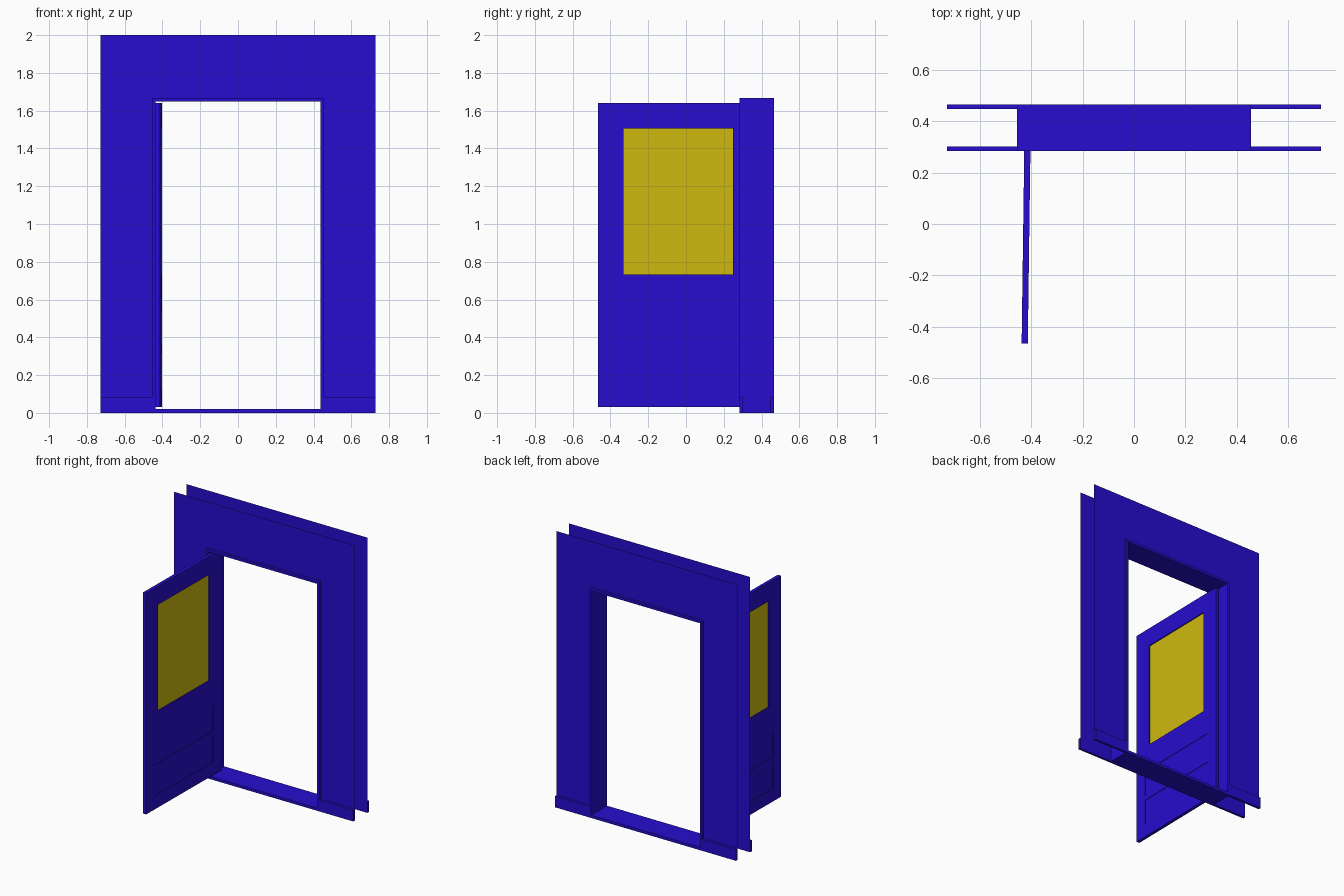
import bpy, bmesh
from mathutils import Matrix

if "Cube" in bpy.data.objects:
    bpy.data.objects.remove(bpy.data.objects["Cube"])


def material(name, color):
    m = bpy.data.materials.new(name)
    m.diffuse_color = color
    m.use_nodes = True
    m.node_tree.nodes["Principled BSDF"].inputs["Base Color"].default_value = m.diffuse_color
    return m


BLUE = material("blue_paint", (0.02, 0.004, 0.62, 1))
YELLOW = material("yellow_glass", (0.62, 0.49, 0.005, 1))


def board(name, rect, y, depth=0, holes=(), mat=BLUE, matrix=None):
    """Upright board in XZ: rect and holes are (x0, x1, z0, z1); depth 0 is a bare sheet."""
    rects = [rect, *holes]
    xs = sorted({v for r in rects for v in r[:2]})
    zs = sorted({v for r in rects for v in r[2:]})
    bm = bmesh.new()
    grid = {(x, z): bm.verts.new((x, y, z)) for x in xs for z in zs}
    for x0, x1 in zip(xs, xs[1:]):
        for z0, z1 in zip(zs, zs[1:]):
            cx, cz = (x0 + x1) / 2, (z0 + z1) / 2
            if not any(h[0] < cx < h[1] and h[2] < cz < h[3] for h in holes):
                bm.faces.new([grid[p] for p in ((x0, z0), (x1, z0), (x1, z1), (x0, z1))])
    bmesh.ops.delete(bm, geom=[v for v in bm.verts if not v.link_faces], context='VERTS')
    if depth:
        ext = bmesh.ops.extrude_face_region(bm, geom=bm.faces[:], use_keep_orig=True)
        moved = [g for g in ext["geom"] if isinstance(g, bmesh.types.BMVert)]
        bmesh.ops.translate(bm, verts=moved, vec=(0, depth, 0))
        bmesh.ops.recalc_face_normals(bm, faces=bm.faces[:])
    me = bpy.data.meshes.new(name)
    bm.to_mesh(me)
    bm.free()
    me.materials.append(mat)
    ob = bpy.data.objects.new(name, me)
    bpy.context.collection.objects.link(ob)
    if matrix:
        ob.matrix_world = matrix
    return ob


W, OPEN, HEAD = 0.7275, 0.455, 1.667      # half wall width, half opening, opening height
Y0, Y1, TRIM = 0.284, 0.465, 0.018        # frame depth range and trim thickness

# Wall sheets and their baseboards, front and back
for side, wall_y, base_y in (("front", Y0 + TRIM, Y0), ("back", Y1 - TRIM, Y1 - TRIM)):
    wall = board(side + "_wall", (-W, W, 0, 2), wall_y, holes=[(-OPEN, OPEN, 0, HEAD)])
    if side == "back":
        wall.data.flip_normals()
    for end, x0, x1 in (("left", -W, -OPEN), ("right", OPEN, W)):
        board(f"{side}_{end}_baseboard", (x0, x1, 0, 0.082), base_y, TRIM)

# Door frame with threshold
board("door_frame", (-OPEN, OPEN, 0, HEAD), Y0, Y1 - Y0,
      [(-OPEN + TRIM, OPEN - TRIM, 0.02, HEAD - TRIM)])

# Open door, modelled closed with the hinge at the origin, then swung round
T = 0.024
swing = Matrix.Translation((-0.4135, 0.385, 0)) @ Matrix.Rotation(-1.5708 - 0.0137, 4, 'Z')
glass = (0.135, 0.715, 0.733, 1.505)
panels = [(0.09, 0.76, 0.127, 0.317), (0.09, 0.76, 0.354, 0.54)]
board("door_leaf", (0, 0.85, 0.032, 1.64), -T / 2, T, [glass, *panels], matrix=swing)
board("door_glass", glass, -0.004, 0.008, mat=YELLOW, matrix=swing)
for name, rect in zip(("lower_door_panel", "upper_door_panel"), panels):
    board(name, rect, -0.008, 0.016, matrix=swing)
